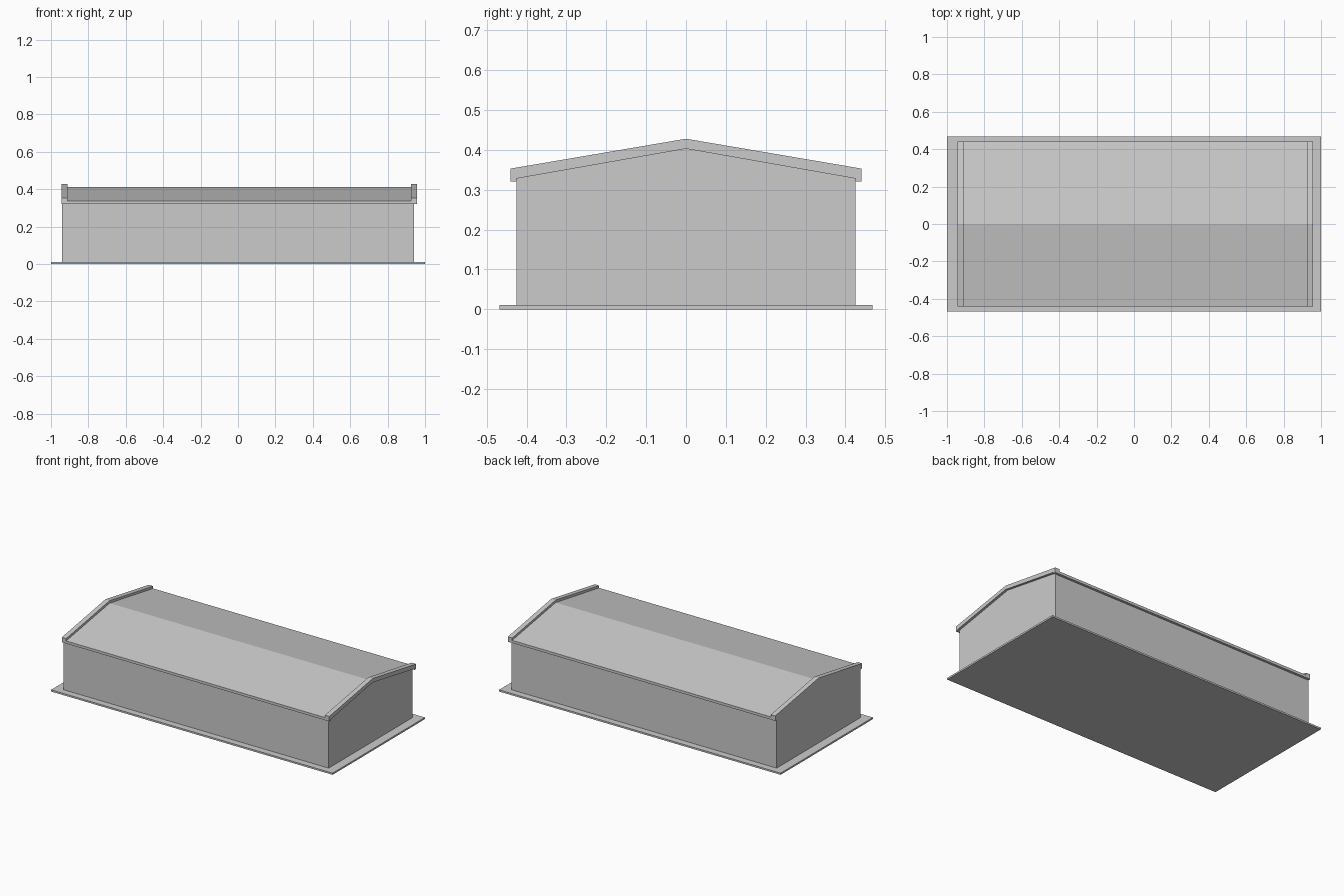
import bpy, bmesh

if "Cube" in bpy.data.objects:
    bpy.data.objects.remove(bpy.data.objects["Cube"])


def extrude_profile(name, half, x0, x1):
    """Mirror a half outline of (y, z) points, ordered outward, and extrude it along x."""
    # half runs from the positive y side only; points on y = 0 are not repeated
    bm = bmesh.new()
    verts = [bm.verts.new((x0, y, z)) for y, z in half]
    face = bm.faces.new(verts)
    ext = bmesh.ops.extrude_face_region(bm, geom=[face])
    moved = [g for g in ext["geom"] if isinstance(g, bmesh.types.BMVert)]
    bmesh.ops.translate(bm, verts=moved, vec=(x1 - x0, 0, 0))
    bmesh.ops.recalc_face_normals(bm, faces=bm.faces)
    mesh = bpy.data.meshes.new(name)
    bm.to_mesh(mesh)
    bm.free()
    obj = bpy.data.objects.new(name, mesh)
    bpy.context.collection.objects.link(obj)
    return obj


def gable(eave, ridge, half_width, bottom):
    return [(-half_width, bottom), (half_width, bottom), (half_width, eave),
            (0, ridge), (-half_width, eave)]


def roof_shell(eave, ridge):
    """Pitched roof section with a short lip hanging past the walls."""
    return [(-0.441, 0.321), (-0.4255, 0.321), (-0.4255, 0.328), (0, 0.403),
            (0.4255, 0.328), (0.4255, 0.321), (0.441, 0.321),
            (0.441, eave), (0, ridge), (-0.441, eave)]


# Foundation slab
bpy.ops.mesh.primitive_cube_add(size=1, location=(0, 0, 0.0055))
slab = bpy.context.object
slab.name = "foundation_slab"
slab.scale = (2, 0.936, 0.011)

# Walls with gable ends
extrude_profile("walls", gable(0.328, 0.403, 0.4255, 0.0), -0.942, 0.942)

# Roof covering between the raised gable trims
extrude_profile("roof_covering", roof_shell(0.338, 0.412), -0.912, 0.926)

# Raised trims at both gable ends
for side, x0, x1 in (("left", -0.943, -0.912), ("right", 0.926, 0.957)):
    extrude_profile("gable_trim_" + side, roof_shell(0.353, 0.428), x0, x1)
